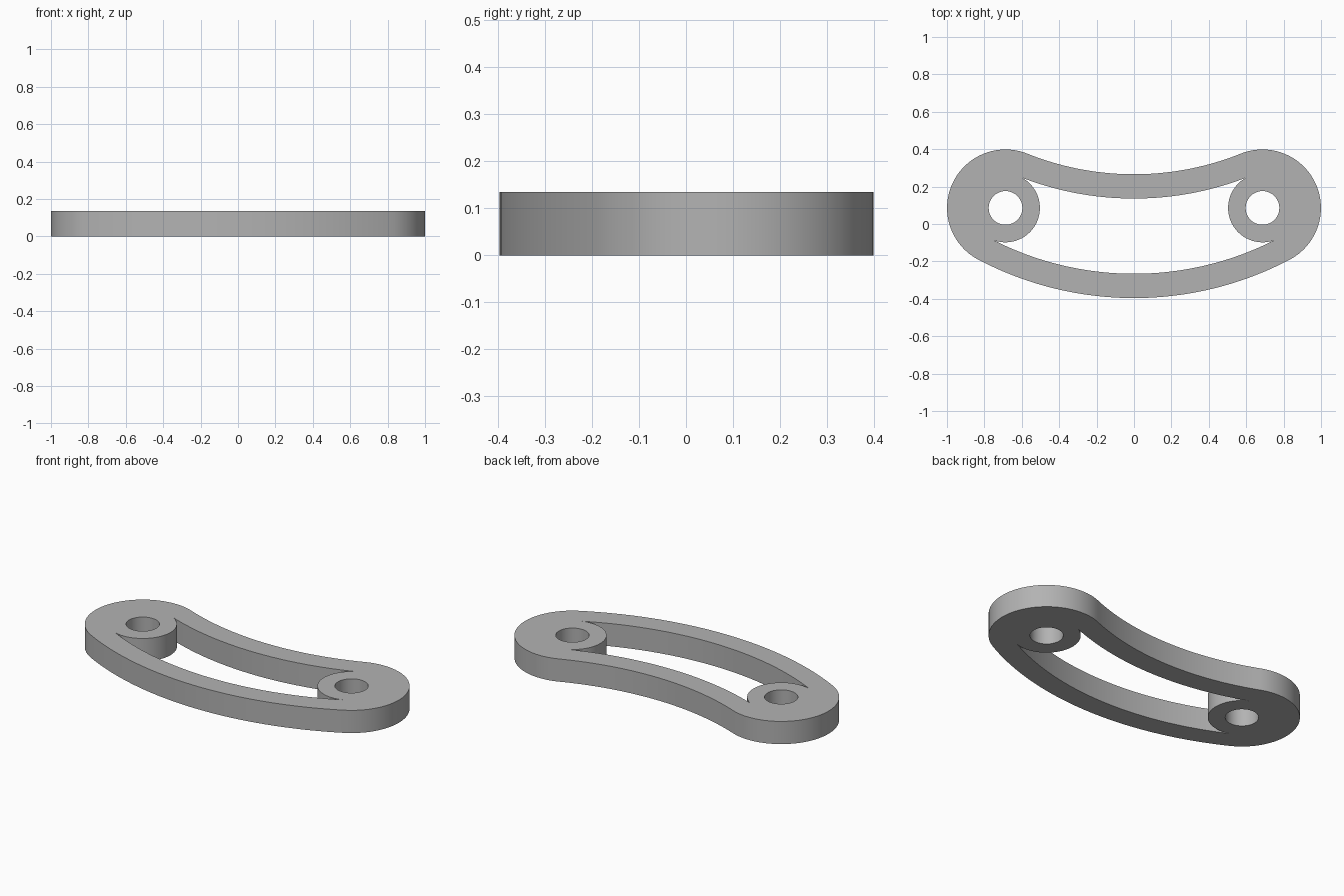
import bpy, bmesh
from math import sin, cos, atan2, acos, hypot, pi, radians

cube = bpy.data.objects.get("Cube")
if cube:
    bpy.data.objects.remove(cube)

# Main dimensions
THICK = 0.135
CX, CY = 0.687, 0.086          # pivot centre
R_END, R_BOSS, R_HOLE = 0.3125, 0.184, 0.09
FRONT, BACK = -0.396, 0.266    # mid-span outer edges
RAIL = 0.13                    # rail width


def arc(x, y, r, a0, a1, n):
    return [(x + r * cos(a0 + (a1 - a0) * i / n),
             y + r * sin(a0 + (a1 - a0) * i / n)) for i in range(n + 1)]


def mirrored(half):
    """Close a right-hand half outline, which starts and ends on x = 0."""
    return half + [(-x, y) for x, y in reversed(half[1:-1])]


def crossing(yc, r):
    """Angle, seen from (0, yc), where an arc of radius r first meets the boss."""
    d = hypot(CX, CY - yc)
    spread = acos(min(1, (r * r + d * d - R_BOSS ** 2) / (2 * r * d)))
    return atan2(CY - yc, CX) - spread


def boss_angle(point):
    return atan2(point[1] - CY, point[0] - CX) % (2 * pi)


# Arc radii that run tangent into the round ends
h = CY - FRONT
r_front = (CX ** 2 + h ** 2 - R_END ** 2) / (2 * (h - R_END))
y_front = FRONT + r_front
g = BACK - CY
r_back = (CX ** 2 + g ** 2 - R_END ** 2) / (2 * (R_END - g))
y_back = BACK + r_back

# Outer outline: front rail, round end, back rail
t_front = atan2(CY - y_front, CX)
t_back = atan2(CY - y_back, CX)
outer = arc(0, y_front, r_front, -pi / 2, t_front, 24)
outer += arc(CX, CY, R_END, t_front, t_back + pi, 48)[1:]
outer += arc(0, y_back, r_back, t_back, -pi / 2, 20)[1:]

# Slot outline: inner rail arcs joined by the boss
ri_front, ri_back = r_front - RAIL, r_back + RAIL
front_arc = arc(0, y_front, ri_front, -pi / 2, crossing(y_front, ri_front), 24)
back_arc = arc(0, y_back, ri_back, crossing(y_back, ri_back), -pi / 2, 20)
boss = arc(CX, CY, R_BOSS, boss_angle(front_arc[-1]), boss_angle(back_arc[0]), 32)
slot = front_arc + boss[1:] + back_arc[1:]

# Round pivot holes
loops = [mirrored(outer), mirrored(slot)]
for side in (1, -1):
    loops.append(arc(side * CX, CY, R_HOLE, 0, 2 * pi, 48)[:-1])

# Extruded flat plate with the openings
curve = bpy.data.curves.new("link_profile", "CURVE")
curve.dimensions = "2D"
curve.fill_mode = "BOTH"
curve.extrude = THICK / 2
for pts in loops:
    spline = curve.splines.new("POLY")
    spline.points.add(len(pts) - 1)
    for p, (x, y) in zip(spline.points, pts):
        p.co = (x, y, 0, 1)
    spline.use_cyclic_u = True

link = bpy.data.objects.new("slotted_link", curve)
bpy.context.collection.objects.link(link)
bpy.ops.object.select_all(action="DESELECT")
link.select_set(True)
bpy.context.view_layer.objects.active = link
bpy.ops.object.convert(target="MESH")
link = bpy.context.view_layer.objects.active

# Weld the caps to the walls and rest the plate on the ground
bm = bmesh.new()
bm.from_mesh(link.data)
bmesh.ops.remove_doubles(bm, verts=bm.verts, dist=0.0002)
bmesh.ops.recalc_face_normals(bm, faces=bm.faces)
bmesh.ops.translate(bm, verts=bm.verts, vec=(0, 0, THICK / 2))
bm.to_mesh(link.data)
bm.free()

# Single grey finish
grey = bpy.data.materials.new("plain_grey")
grey.use_nodes = True
colour = (0.45, 0.45, 0.45, 1)
grey.diffuse_color = colour
grey.node_tree.nodes["Principled BSDF"].inputs["Base Color"].default_value = colour
link.data.materials.clear()
link.data.materials.append(grey)
bpy.ops.object.shade_smooth_by_angle(angle=radians(30))
